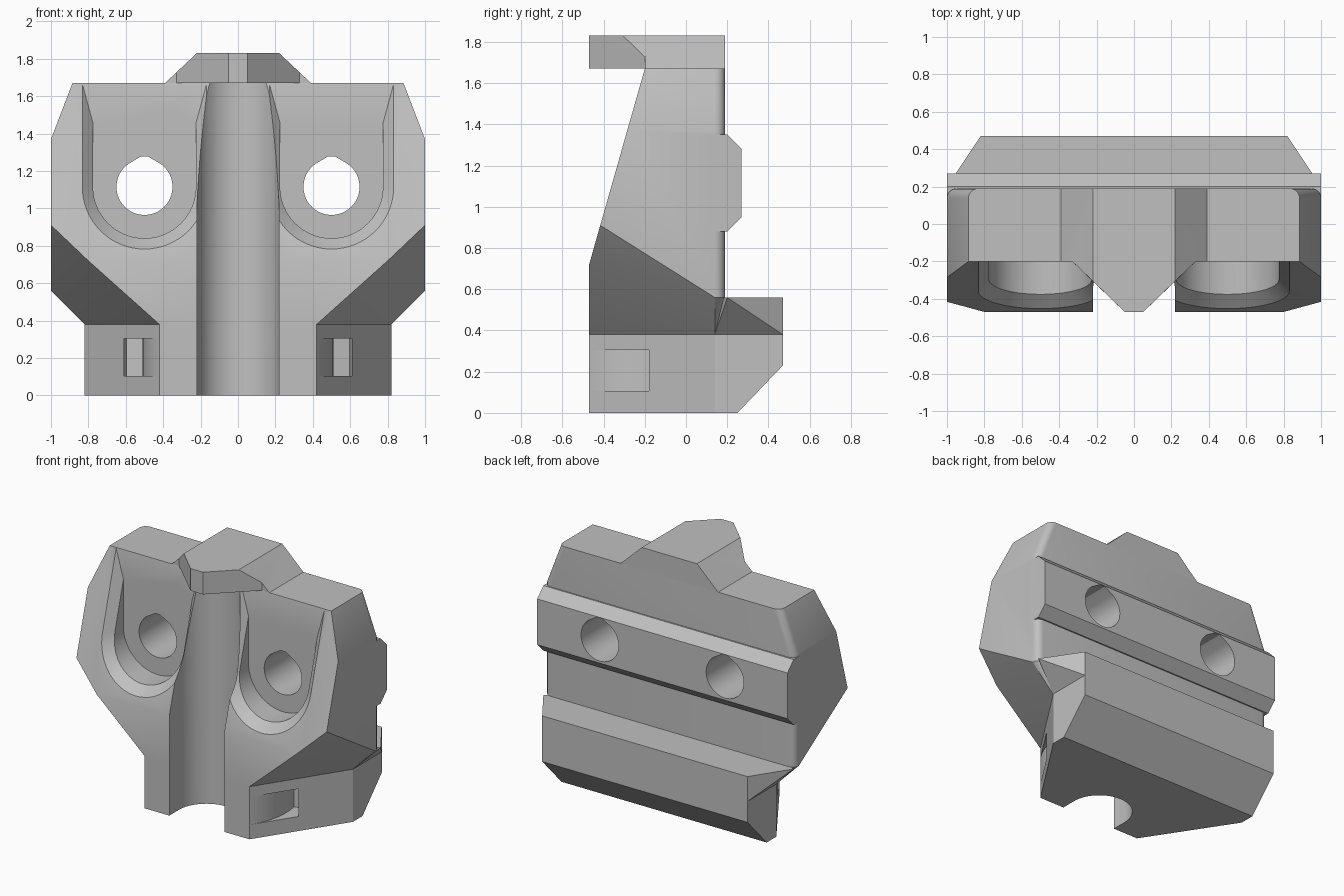
import bpy, bmesh
from math import sin, cos, radians

if "Cube" in bpy.data.objects:
    bpy.data.objects.remove(bpy.data.objects["Cube"])

grey = bpy.data.materials.new("plain_grey")
grey.use_nodes = True
grey.diffuse_color = (0.53, 0.53, 0.53, 1)
grey.node_tree.nodes["Principled BSDF"].inputs["Base Color"].default_value = grey.diffuse_color


def finish(bm, name):
    bmesh.ops.recalc_face_normals(bm, faces=bm.faces)
    mesh = bpy.data.meshes.new(name)
    bm.to_mesh(mesh)
    bm.free()
    mesh.materials.append(grey)
    obj = bpy.data.objects.new(name, mesh)
    bpy.context.collection.objects.link(obj)
    return obj


def hull(name, points):
    bm = bmesh.new()
    for p in points:
        bm.verts.new(p)
    bmesh.ops.convex_hull(bm, input=bm.verts)
    bmesh.ops.delete(bm, geom=[v for v in bm.verts if not v.link_faces], context='VERTS')
    bmesh.ops.dissolve_limit(bm, angle_limit=radians(0.5), verts=bm.verts, edges=bm.edges)
    return finish(bm, name)


def prism(name, outline, axis, a, b):
    """Extrude a 2D outline along an axis from a to b."""
    place = {'x': lambda p, t: (t, p[0], p[1]),
             'y': lambda p, t: (p[0], t, p[1]),
             'z': lambda p, t: (p[0], p[1], t)}[axis]
    bm = bmesh.new()
    low = [bm.verts.new(place(p, a)) for p in outline]
    high = [bm.verts.new(place(p, b)) for p in outline]
    bm.faces.new(low)
    bm.faces.new(high[::-1])
    n = len(outline)
    for i in range(n):
        j = (i + 1) % n
        bm.faces.new((low[i], low[j], high[j], high[i]))
    return finish(bm, name)


def combine(target, tool, operation='DIFFERENCE'):
    tool.hide_render = True
    mod = target.modifiers.new("combine", 'BOOLEAN')
    mod.operation, mod.object, mod.solver = operation, tool, 'EXACT'
    bpy.context.view_layer.objects.active = target
    bpy.ops.object.modifier_apply(modifier=mod.name)
    bpy.data.objects.remove(tool)


def arc(cx, cy, r, start, end, steps):
    angles = [radians(start + (end - start) * i / steps) for i in range(steps + 1)]
    return [(cx + r * cos(t), cy + r * sin(t)) for t in angles]


def both(points):
    return [(s * x, y, z) for x, y, z in points for s in (1, -1)]


def front_y(z):
    """Depth of the sloping front face at height z."""
    return -0.47 + 0.27 * (z - 0.72) / 0.95


BOLT_X, BOLT_Z, FLOOR = 0.5, 1.115, -0.201

# Upper block with sloping front, undercut sides and rounded rear corners
torso = [(0.885, -0.2, 1.67),
         (1, front_y(1.37), 1.37), (1, front_y(0.91), 0.91),
         (0.8, -0.47, 0.72), (0.42, -0.47, 0.38), (0.82, 0.14, 0.38)]
for half, z in ((0.885, 1.67), (1, 1.37), (1, 0.56)):
    torso += [(x, y, z) for x, y in arc(half - 0.05, 0.14, 0.05, 0, 90, 5)]
body = hull("body", both(torso))

# Rear shelf with clipped corners
shelf = hull("rear_shelf", both([
    (0.82, 0.14, 0.38), (0.82, 0.47, 0.38), (0.82, 0.47, 0.56),
    (1, 0.2, 0.56), (0.6, 0, 0.38), (0.6, 0, 0.56)]))
combine(body, shelf, 'UNION')

# Foot with slanted walls and chamfered rear edge
foot = hull("foot", both([
    (0.42, -0.47, 0), (0.42, -0.47, 0.38), (0.82, 0.14, 0), (0.82, 0.14, 0.38),
    (0.82, 0.25, 0), (0.82, 0.47, 0.23), (0.82, 0.47, 0.38)]))
combine(body, foot, 'UNION')

# Rear rail with chamfered edges
rail = [(0.1, 1.35), (0.2, 1.35), (0.27, 1.28), (0.27, 0.95), (0.2, 0.88), (0.1, 0.88)]
combine(body, prism("rear_rail", rail, 'x', -1, 1), 'UNION')

# Central vertical channel
channel = arc(0, -0.36, 0.22, 0, 180, 32) + [(-0.22, -0.8), (0.22, -0.8)]
combine(body, prism("channel_cutter", channel, 'z', -0.2, 1.9))

for s in (1, -1):
    cx = s * BOLT_X

    def slot(r, top):
        return arc(cx, BOLT_Z, r, 180, 360, 32) + [(cx + r, top), (cx - r, top)]

    # Bolt pocket, open towards the top
    combine(body, prism("pocket_cutter", slot(0.275, 1.9), 'y', -0.8, FLOOR))

    # Chamfer around the pocket that follows the sloping front
    flare = hull("flare_cutter", [(x, front_y(z) + d, z)
                                  for r, d in ((0.39, -0.06), (0.275, 0.06))
                                  for x, z in slot(r, 1.9)])
    limit = prism("flare_limit", [(-2, 0), (2, 0), (2, 3), (-2, 3)], 'y', -2, FLOOR)
    combine(flare, limit, 'INTERSECT')
    combine(body, flare)

    # Bolt hole with a slightly peaked top
    hole = arc(cx, BOLT_Z, 0.15, 125, 415, 40)
    hole += [(cx + 0.02, BOLT_Z + 0.162), (cx - 0.02, BOLT_Z + 0.162)]
    combine(body, prism("hole_cutter", hole, 'y', -1, 1))

    # Curved strap slot in the slanted foot wall
    strap = arc(0, -0.18, 0.51, -45, 12, 16) + arc(0, -0.18, 0.61, 12, -45, 16)
    strap = [(s * x, y) for x, y in strap]
    combine(body, prism("strap_cutter", strap, 'z', 0.105, 0.305))

# Cap over the channel, with a pointed beak overhanging the front
cap = prism("top_cap", [(-0.39, 1.67), (0.39, 1.67), (0.22, 1.83), (-0.22, 1.83)], 'y', -0.2, 0.19)
beak = hull("beak", both([
    (0.33, -0.2, 1.67), (0.33, -0.2, 1.727), (0.22, -0.2, 1.83), (0.22, -0.305, 1.83),
    (0.05, -0.47, 1.67), (0.05, -0.47, 1.83), (0.2, 0, 1.67), (0.2, 0, 1.83)]))
combine(cap, beak, 'UNION')

for obj in (body, cap):
    bpy.ops.object.select_all(action='DESELECT')
    obj.select_set(True)
    bpy.context.view_layer.objects.active = obj
    bpy.ops.object.shade_smooth_by_angle(angle=radians(25))
